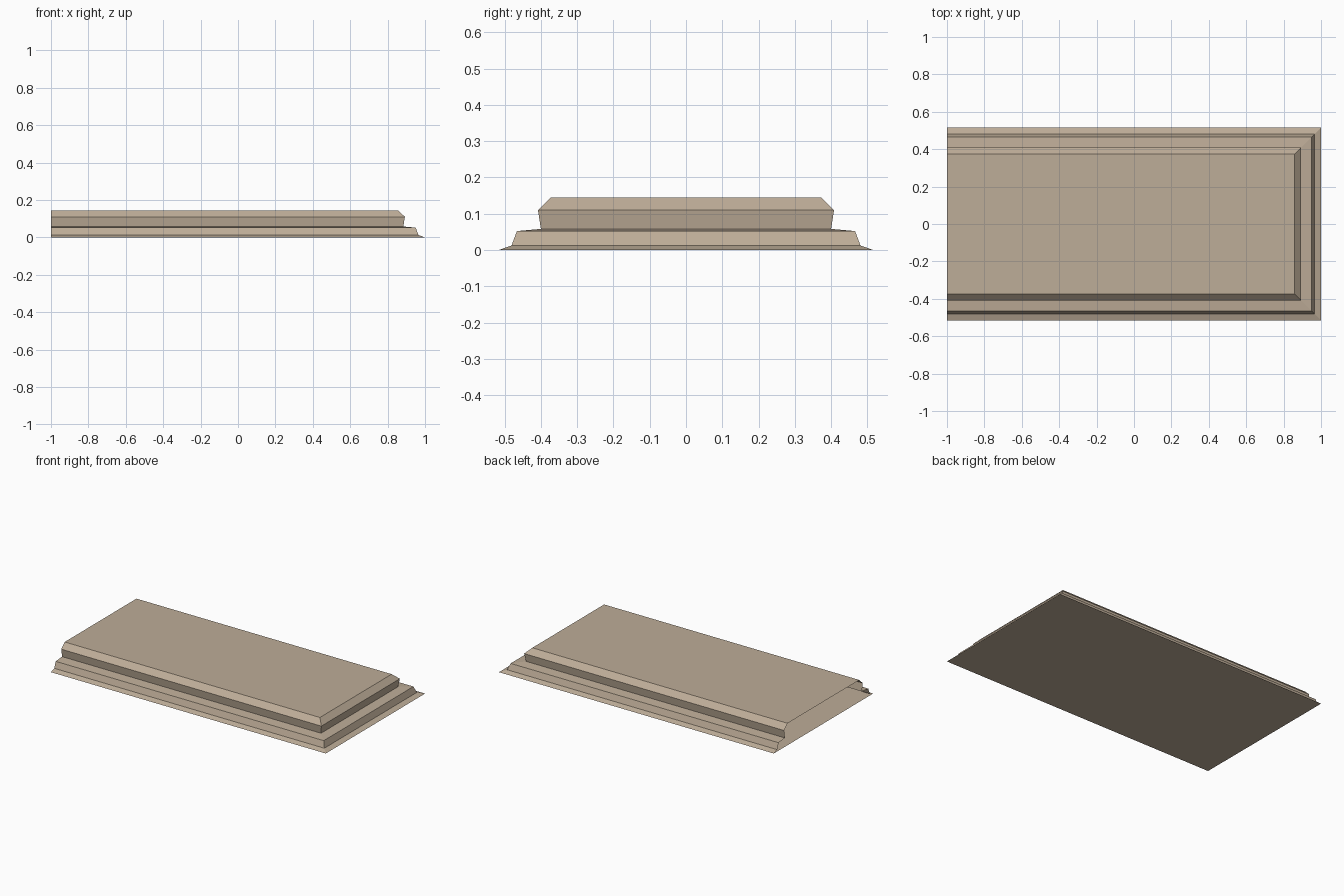
import bpy, bmesh

if "Cube" in bpy.data.objects:
    bpy.data.objects.remove(bpy.data.objects["Cube"])

# moulding profile: (inset from the base outline, height)
PROFILE = [(0.0, 0.0), (0.035, 0.012), (0.05, 0.052),
           (0.116, 0.058), (0.108, 0.11), (0.143, 0.144)]
HALF_X, HALF_Y = 1.0, 0.516

stone = bpy.data.materials.new("warm stone")
stone.diffuse_color = (0.515, 0.418, 0.314, 1)
stone.use_nodes = True
stone.node_tree.nodes["Principled BSDF"].inputs["Base Color"].default_value = stone.diffuse_color

bm = bmesh.new()


def ring(inset, z):
    """U-shaped outline: moulded on three sides, cut flat at the -x end."""
    y, x = HALF_Y - inset, HALF_X - inset
    return [bm.verts.new(p) for p in
            ((-HALF_X, -y, z), (x, -y, z), (x, y, z), (-HALF_X, y, z))]


# stepped sides, leaving the -x end open
rings = [ring(*p) for p in PROFILE]
for lower, upper in zip(rings, rings[1:]):
    for i in range(3):
        bm.faces.new((lower[i], lower[i + 1], upper[i + 1], upper[i]))

# top and underside
bm.faces.new(rings[-1])
bm.faces.new(rings[0][::-1])

mesh = bpy.data.meshes.new("moulded_slab")
bm.to_mesh(mesh)
bm.free()
mesh.materials.append(stone)
slab = bpy.data.objects.new("moulded_slab", mesh)
bpy.context.collection.objects.link(slab)
